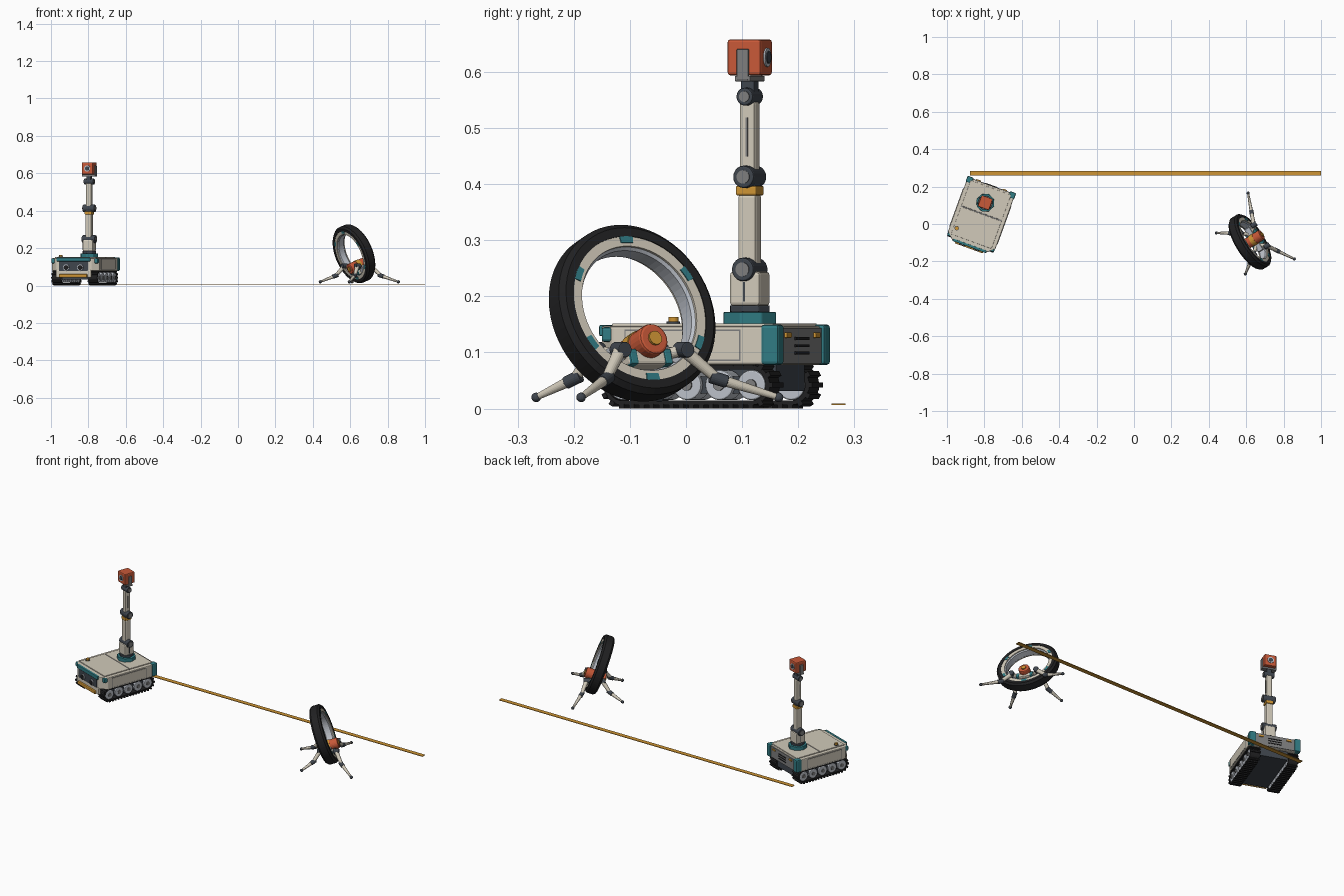
import bpy, bmesh
from math import pi, cos, sin, radians
from mathutils import Matrix, Vector

if "Cube" in bpy.data.objects:
    bpy.data.objects.remove(bpy.data.objects["Cube"])


def material(name, rgb):
    m = bpy.data.materials.new(name)
    m.use_nodes = True
    m.diffuse_color = (*rgb, 1)
    m.node_tree.nodes["Principled BSDF"].inputs["Base Color"].default_value = (*rgb, 1)
    return m


CREAM = material("cream paint", (.64, .59, .49))
ORANGE = material("orange paint", (.58, .1, .04))
TEAL = material("teal paint", (.03, .2, .23))
BLACK = material("black rubber", (.015, .015, .016))
SLATE = material("dark slate", (.05, .06, .075))
GREY = material("mid grey", (.21, .21, .21))
METAL = material("light metal", (.5, .53, .58))
YELLOW = material("amber yellow", (.62, .3, .035))

T = Matrix.Translation
ROVER = T((-.82, .045, 0)) @ Matrix.Rotation(radians(-20), 4, 'Z')
WHEEL = (T((.62, -.096, .17)) @ Matrix.Rotation(radians(32), 4, 'Z')
         @ Matrix.Rotation(radians(-20), 4, 'Y'))
WORLD = Matrix()
round_parts = []


def finish(name, bm, mat, frame, bevel=0, smooth=False):
    bmesh.ops.recalc_face_normals(bm, faces=bm.faces)
    me = bpy.data.meshes.new(name)
    bm.to_mesh(me)
    bm.free()
    me.materials.append(mat)
    ob = bpy.data.objects.new(name, me)
    ob.matrix_world = frame
    bpy.context.collection.objects.link(ob)
    if bevel:
        mod = ob.modifiers.new("bevel", 'BEVEL')
        mod.width, mod.segments = bevel, 2
    if smooth:
        round_parts.append(ob)
    return ob


def box(name, centre, size, mat, frame=ROVER, bevel=0):
    bm = bmesh.new()
    bmesh.ops.create_cube(bm, size=1, matrix=T(centre) @ Matrix.Diagonal((*size, 1)))
    return finish(name, bm, mat, frame, bevel)


def rod(name, a, b, r, mat, frame=ROVER, r2=None, sides=20, bevel=0):
    a, b = Vector(a), Vector(b)
    turn = (b - a).to_track_quat('Z', 'Y').to_matrix().to_4x4()
    bm = bmesh.new()
    bmesh.ops.create_cone(bm, cap_ends=True, segments=sides, radius1=r, radius2=r if r2 is None else r2,
                          depth=(b - a).length, matrix=T((a + b) / 2) @ turn)
    return finish(name, bm, mat, frame, bevel, sides > 8)


def ball(name, centre, r, mat, frame):
    bm = bmesh.new()
    bmesh.ops.create_uvsphere(bm, u_segments=16, v_segments=10, radius=r, matrix=T(centre))
    return finish(name, bm, mat, frame, 0, True)


def prism(name, outline, lo, hi, mat, frame=ROVER, bevel=0):
    bm = bmesh.new()
    face = bm.faces.new([bm.verts.new((x, y, lo)) for x, y in outline])
    top = bmesh.ops.extrude_face_region(bm, geom=[face])["geom"]
    bmesh.ops.translate(bm, vec=(0, 0, hi - lo), verts=[v for v in top if isinstance(v, bmesh.types.BMVert)])
    return finish(name, bm, mat, frame, bevel)


def lathe(name, profile, mat, frame, start=0, sweep=2 * pi, steps=64):
    """Turn a closed (axis, radius) section around local x."""
    full = sweep > 6
    bm = bmesh.new()
    rings = []
    for i in range(steps if full else steps + 1):
        t = start + sweep * i / steps
        rings.append([bm.verts.new((x, r * sin(t), r * cos(t))) for x, r in profile])
    n = len(profile)
    for i in range(steps):
        p, q = rings[i], rings[(i + 1) % len(rings)]
        for j in range(n):
            bm.faces.new((p[j], p[(j + 1) % n], q[(j + 1) % n], q[j]))
    if not full:
        bm.faces.new(rings[0])
        bm.faces.new(rings[-1])
    return finish(name, bm, mat, frame, 0, True)


# Rover hull with cut front corners
hull = [(-.1, -.172), (.1, -.172), (.135, -.14), (.135, .168), (-.135, .168), (-.135, -.14)]
prism("hull", hull, .078, .147, CREAM, bevel=.004)
box("front_lid", (0, -.069, .149), (.23, .156, .006), CREAM, bevel=.002)
box("rear_lid", (0, .087, .149), (.23, .144, .006), CREAM, bevel=.002)
box("lid_seam", (0, .012, .148), (.235, .006, .003), GREY)
box("underside", (0, 0, .056), (.15, .3, .05), SLATE)
rod("beacon_base", (-.097, -.107, .147), (-.097, -.107, .155), .012, SLATE)
rod("beacon", (-.097, -.107, .155), (-.097, -.107, .163), .009, YELLOW)

# Front of the hull
box("chin", (0, -.168, .063), (.2, .016, .04), CREAM, bevel=.004)
box("front_panel", (0, -.173, .099), (.165, .006, .058), SLATE, bevel=.002)
box("front_brow", (0, -.172, .139), (.19, .014, .02), TEAL, bevel=.003)
box("front_bumper", (0, -.179, .052), (.16, .014, .018), YELLOW, bevel=.004)
for s in (-1, 1):
    x = s * .04
    rod("headlight_ring", (x, -.17, .096), (x, -.181, .096), .017, METAL)
    rod("headlight_lens", (x, -.176, .096), (x, -.183, .096), .013, BLACK)
    box("front_corner_cap", (s * .122, -.148, .132), (.022, .026, .026), TEAL, bevel=.005)

# Rear of the hull
box("rear_panel", (0, .167, .112), (.22, .008, .064), GREY)
for i in range(3):
    box("rear_vent", (0, .171, .099 + .013 * i), (.07, .005, .005), BLACK)
for s in (-1, 1):
    box("rear_corner_post", (s * .121, .16, .114), (.034, .034, .072), TEAL, bevel=.006)
    box("rear_light", (s * .075, .172, .131), (.026, .008, .01), YELLOW, bevel=.002)
    # Side panel with a thin dark border
    box("side_border", (s * .135, -.005, .113), (.003, .22, .056), GREY)
    box("side_panel", (s * .136, -.005, .113), (.004, .215, .051), CREAM)

# Tracks: belt, cleats and road wheels
REACH, RAD, MID = .122, .036, .042


def belt_point(d, r):
    """Point and angle on the belt loop at fraction d."""
    arc, straight = pi * RAD, 2 * REACH
    d = (d % 1) * 2 * (arc + straight)
    flip = 1
    if d >= arc + straight:
        d, flip = d - arc - straight, -1
    if d < straight:
        y, z, t = d - REACH, r, 0
    else:
        t = (d - straight) / RAD
        y, z = REACH + r * sin(t), r * cos(t)
    return flip * y, MID + flip * z, (t if flip > 0 else t + pi)


for s in (-1, 1):
    x = s * .103
    bm = bmesh.new()
    N = 60
    loops = []
    for i in range(N):
        loop = []
        for dx, r in ((-.026, RAD), (.026, RAD), (.026, RAD - .008), (-.026, RAD - .008)):
            y, z, t = belt_point(i / N, r)
            loop.append(bm.verts.new((x + dx, y, z)))
        loops.append(loop)
    for i in range(N):
        p, q = loops[i], loops[(i + 1) % N]
        for j in range(4):
            bm.faces.new((p[j], p[(j + 1) % 4], q[(j + 1) % 4], q[j]))
    for i in range(38):
        y, z, t = belt_point(i / 38, RAD + .002)
        bmesh.ops.create_cube(bm, size=1, matrix=T((x, y, z)) @ Matrix.Rotation(-t, 4, 'X')
                              @ Matrix.Diagonal((.056, .009, .008, 1)))
    finish("track_belt", bm, BLACK, ROVER)
    box("track_frame", (x, 0, MID), (.03, .24, .03), SLATE)
    for i in range(5):
        y = (i - 2) * .061
        rod("road_wheel", (x - .024, y, MID), (x + .024, y, MID), .027, METAL, bevel=.003)
        rod("wheel_hub", (x, y, MID), (x + s * .028, y, MID), .01, GREY)

# Mast
MAST = ROVER @ T((0, .073, 0))
for name, lo, hi, r, m in (("mast_ring", .15, .172, .05, TEAL), ("mast_collar", .172, .184, .038, SLATE)):
    rod(name, (0, 0, lo), (0, 0, hi), r, m, MAST, sides=8, bevel=.002)
for name, lo, hi, w, m in (("mast_base", .183, .244, .058, CREAM), ("lower_link", .24, .382, .035, CREAM),
                           ("mast_band", .38, .397, .04, YELLOW), ("elbow_block", .395, .425, .033, SLATE),
                           ("upper_link", .42, .548, .03, CREAM), ("neck_block", .545, .585, .026, SLATE)):
    box(name, (0, 0, (lo + hi) / 2), (w, w, hi - lo), m, MAST, bevel=.006 if m is CREAM else .003)
for name, z, r, h in (("shoulder_joint", .248, .021, .038), ("elbow_joint", .413, .02, .034),
                      ("wrist_joint", .556, .016, .028)):
    rod(name, (-h, 0, z), (h, 0, z), r, SLATE, MAST, bevel=.003)
    rod(name + "_cap", (-h - .002, 0, z), (h + .002, 0, z), r * .6, GREY, MAST)
for s in (-1, 1):
    box("base_groove", (s * .029, 0, .208), (.002, .004, .035), SLATE, MAST)
    box("link_groove", (s * .015, 0, .484), (.002, .004, .07), GREY, MAST)
    box("head_bracket", (s * .036, 0, .613), (.007, .022, .056), GREY, MAST, bevel=.002)
box("head_cradle", (0, 0, .588), (.076, .03, .01), GREY, MAST, bevel=.002)
box("sensor_head", (0, 0, .626), (.064, .064, .064), ORANGE, MAST, bevel=.005)
for s in (-1, 1):
    rod("sensor_ring", (0, s * .03, .626), (0, s * .035, .626), .017, METAL, MAST)
    rod("sensor_lens", (0, s * .03, .626), (0, s * .037, .626), .011, SLATE, MAST)

# Ring wheel: tyre, rim, inner band and six markers
lathe("tyre", [(-.018, .161), (.018, .161), (.028, .152), (.028, .136), (-.028, .136), (-.028, .152)], BLACK, WHEEL)
lathe("rim", [(-.026, .138), (.026, .138), (.026, .118), (-.026, .118)], CREAM, WHEEL)
lathe("inner_band", [(-.022, .119), (.022, .119), (.016, .113), (-.016, .113)], METAL, WHEEL)
for i in range(6):
    lathe("rim_marker", [(-.028, .137), (.028, .137), (.028, .124), (-.028, .124)], TEAL, WHEEL,
          i * pi / 3 - .1, .2, 6)

# Hub carried at the bottom of the ring
HUB = WHEEL @ T((0, 0, -.068))
rod("hub_drum", (-.055, 0, 0), (.055, 0, 0), .029, ORANGE, HUB, sides=24, bevel=.005)
rod("hub_band", (-.012, 0, 0), (.012, 0, 0), .031, YELLOW, HUB, sides=24)
rod("hub_cap", (-.06, 0, 0), (.06, 0, 0), .013, YELLOW, HUB, sides=12)
box("carriage", (0, 0, -.027), (.066, .09, .026), CREAM, HUB, bevel=.005)
for s in (-1, 1):
    box("carriage_clip", (0, s * .036, -.026), (.07, .016, .029), TEAL, HUB, bevel=.003)
    rod("guide_roller", (-.02, s * .06, -.02), (.02, s * .06, -.02), .013, METAL, HUB)
    box("guide_arm", (0, s * .035, -.006), (.03, .07, .012), METAL, HUB, bevel=.003)

# Four jointed legs
centre = Vector((.64, -.083, .105))
across, along = Vector((.848, .53, 0)), Vector((-.53, .848, 0))
for sx, sy, fx, fy in ((1, 1, .61, .165), (-1, 1, .44, -.048), (1, -1, .857, -.187), (-1, -1, .595, -.267)):
    hip = centre + across * sx * .042 + along * sy * .066
    foot = Vector((fx, fy, .02))
    knee = hip.lerp(foot, .36)
    knee.z = .053
    d = (foot - knee).normalized()
    inner = centre + along * sy * .03 - Vector((0, 0, .015))
    rod("leg_mount", inner, hip, .01, CREAM, WORLD)
    rod("hip_joint", hip - across * .016, hip + across * .016, .014, SLATE, WORLD, bevel=.002)
    rod("upper_leg", hip, knee, .012, CREAM, WORLD, .009)
    rod("knee_joint", knee - d * .014, knee + d * .018, .0115, SLATE, WORLD, bevel=.002)
    rod("lower_leg", knee + d * .014, foot, .0095, CREAM, WORLD, .0055)
    ball("foot", foot, .0085, SLATE, WORLD)

# Ground strip
box("ground_strip", (.061, .272, .0075), (1.878, .025, .003), YELLOW, WORLD)

# Smooth shading on round parts
for ob in bpy.context.view_layer.objects:
    ob.select_set(ob in round_parts)
bpy.context.view_layer.objects.active = round_parts[0]
bpy.ops.object.shade_smooth_by_angle(angle=radians(35))
